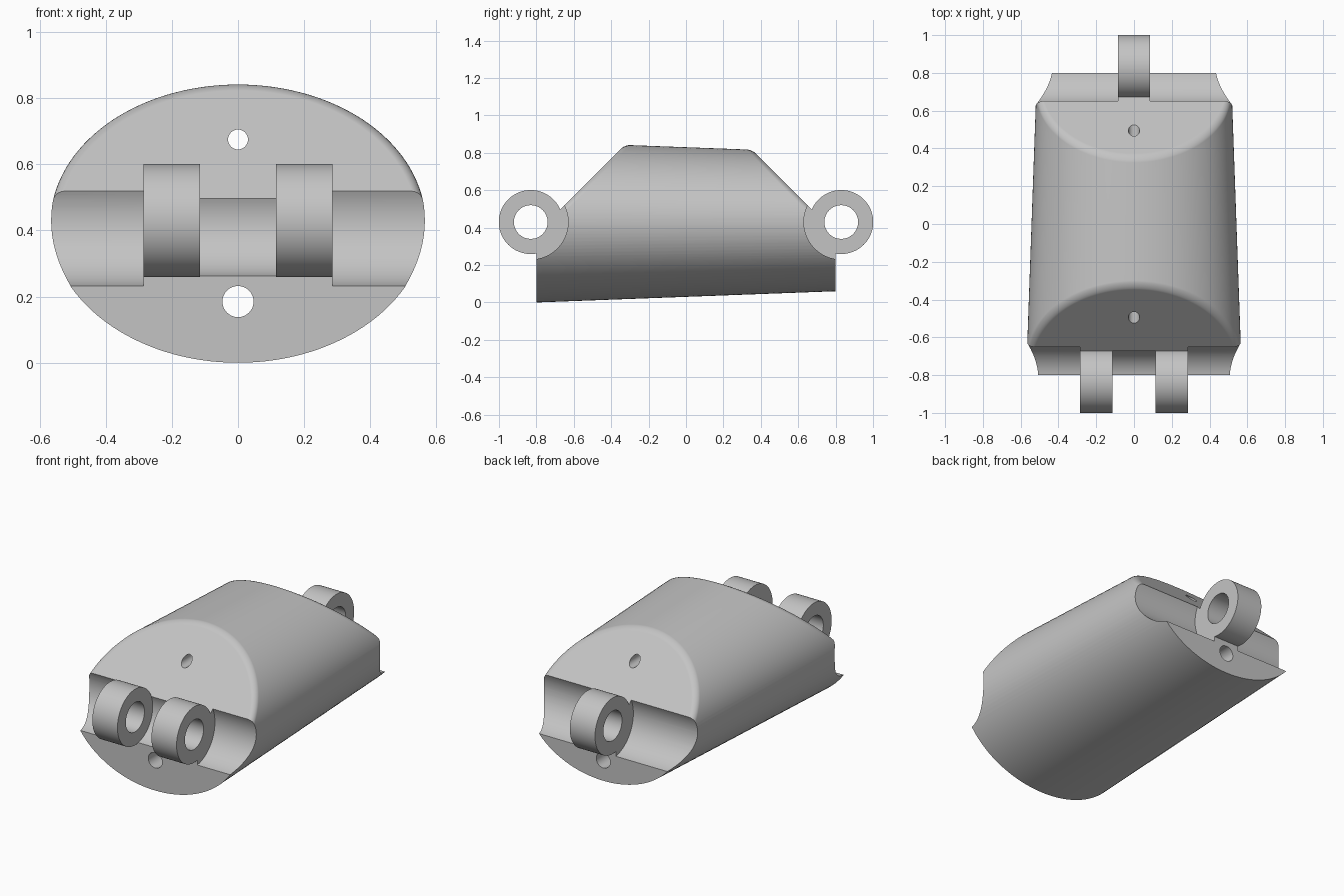
import bpy, bmesh, math
from mathutils import Vector, Matrix

cube = bpy.data.objects.get("Cube")
if cube:
    bpy.data.objects.remove(cube, do_unlink=True)

grey = bpy.data.materials.new("light grey")
grey.use_nodes = True
grey.diffuse_color = (0.55, 0.55, 0.55, 1)
grey.node_tree.nodes["Principled BSDF"].inputs["Base Color"].default_value = (0.55, 0.55, 0.55, 1)

HINGE_Y, HINGE_Z = 0.83, 0.43      # hinge axis, mirrored front and back
LUG_R, BORE_R, GROOVE_R = 0.17, 0.09, 0.20


def make_object(name, bm):
    bmesh.ops.recalc_face_normals(bm, faces=bm.faces)
    mesh = bpy.data.meshes.new(name)
    bm.to_mesh(mesh)
    bm.free()
    mesh.materials.append(grey)
    ob = bpy.data.objects.new(name, mesh)
    bpy.context.collection.objects.link(ob)
    return ob


def select(ob):
    bpy.ops.object.select_all(action='DESELECT')
    ob.select_set(True)
    bpy.context.view_layer.objects.active = ob


def smooth(ob):
    select(ob)
    bpy.ops.object.shade_smooth_by_angle(angle=math.radians(30))


def cut_cylinder(ob, radius, length, centre, axis):
    """Subtract a cylinder lying along x or y."""
    bm = bmesh.new()
    turn = Matrix.Rotation(math.pi / 2, 4, 'Y' if axis == 'x' else 'X')
    bmesh.ops.create_cone(bm, cap_ends=True, segments=96, radius1=radius, radius2=radius,
                          depth=length, matrix=Matrix.Translation(centre) @ turn)
    cutter = make_object("cutter", bm)
    cutter.hide_render = True
    mod = ob.modifiers.new("cut", 'BOOLEAN')
    mod.operation, mod.solver, mod.object = 'DIFFERENCE', 'EXACT', cutter
    select(ob)
    bpy.ops.object.modifier_apply(modifier=mod.name)
    bpy.data.objects.remove(cutter, do_unlink=True)


def lug(name, x0, x1, y):
    """Hinge ring with its axis along x."""
    bm = bmesh.new()
    n = 96
    profile = [(x0, LUG_R + 0.001), (x1, LUG_R + 0.001), (x1, BORE_R), (x0, BORE_R)]
    rings = []
    for i in range(n):
        a = 2 * math.pi * i / n
        rings.append([bm.verts.new((x, y + r * math.cos(a), HINGE_Z + r * math.sin(a)))
                      for x, r in profile])
    for i in range(n):
        a, b = rings[i], rings[(i + 1) % n]
        for j in range(4):
            k = (j + 1) % 4
            bm.faces.new((a[j], a[k], b[k], b[j]))
    smooth(make_object(name, bm))


# Tapered elliptical body
bm = bmesh.new()
N = 128
ends = []
for y, rx, rz in ((-0.8, 0.571, 0.43), (0.8, 0.514, 0.37)):
    ends.append([bm.verts.new((rx * math.cos(2 * math.pi * i / N), y,
                               0.43 + rz * math.sin(2 * math.pi * i / N))) for i in range(N)])
for i in range(N):
    j = (i + 1) % N
    bm.faces.new((ends[0][i], ends[0][j], ends[1][j], ends[1][i]))
for ring in ends:
    bm.faces.new(ring)
bmesh.ops.recalc_face_normals(bm, faces=bm.faces)

# Sloping flats at both ends, with a rounded rim
for s in (-1, 1):
    normal = Vector((0, s, 1)).normalized()
    res = bmesh.ops.bisect_plane(bm, geom=bm.verts[:] + bm.edges[:] + bm.faces[:], dist=1e-5,
                                 plane_co=(0, 0, 1.17), plane_no=normal, clear_outer=True)
    rim = [e for e in res["geom_cut"] if isinstance(e, bmesh.types.BMEdge)]
    bmesh.ops.contextual_create(bm, geom=[e for e in bm.edges if e.is_boundary])
    bmesh.ops.recalc_face_normals(bm, faces=bm.faces)
    rim = [e for e in rim if e.is_valid and
           not all(abs(abs(v.co.y) - 0.8) < 1e-4 for v in e.verts)]
    bmesh.ops.bevel(bm, geom=rim, offset=0.028, offset_type='OFFSET', segments=5,
                    profile=0.5, affect='EDGES', clamp_overlap=False)
body = make_object("body", bm)

# Hinge grooves: wide clearance outside, tight saddle between the lugs
for s, half in ((-1, 0.285), (1, 0.085)):
    for side in (-1, 1):
        cut_cylinder(body, GROOVE_R, 0.8, (side * (half + 0.4), s * HINGE_Y, HINGE_Z), 'x')
    cut_cylinder(body, LUG_R, 2 * half + 0.04, (0, s * HINGE_Y, HINGE_Z), 'x')

# Lengthwise cord holes
cut_cylinder(body, 0.03, 3, (0, 0, 0.675), 'y')
cut_cylinder(body, 0.047, 3, (0, 0, 0.185), 'y')
smooth(body)
weighted = body.modifiers.new("flat shading balance", 'WEIGHTED_NORMAL')
weighted.keep_sharp = True

# Hinge lugs: a pair in front, a single one behind
lug("front_lug_left", 0.115, 0.285, -HINGE_Y)
lug("front_lug_right", -0.285, -0.115, -HINGE_Y)
lug("back_lug", -0.085, 0.085, HINGE_Y)
